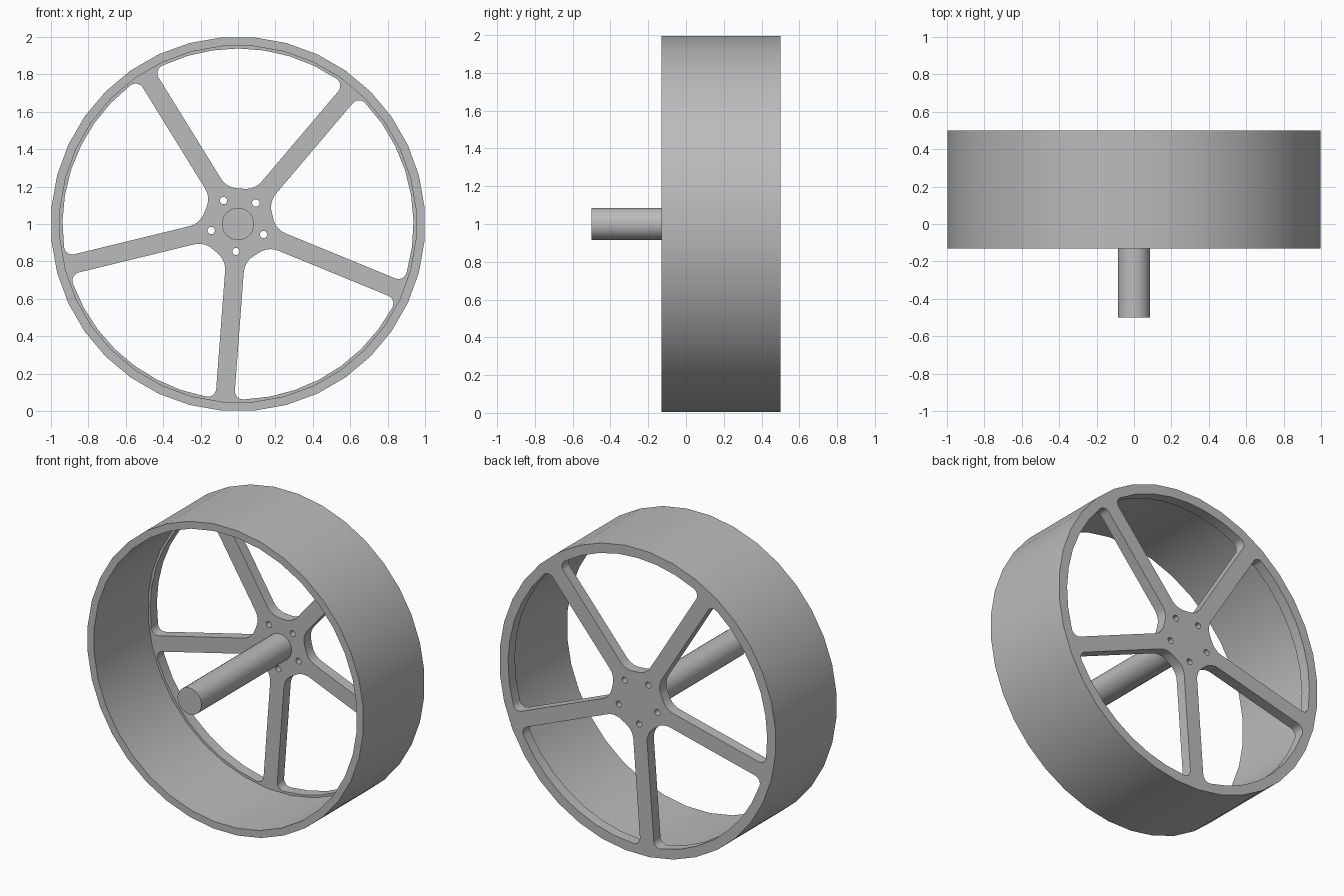
import bpy, bmesh, math
from math import sin, cos, pi, radians
from mathutils import Vector

# Remove the default object
old = bpy.data.objects.get("Cube")
if old:
    bpy.data.objects.remove(old, do_unlink=True)

FRONT, BACK, PLATE = -0.13, 0.5, 0.43   # depth of the rim and of the spoke plate
SPOKES, FIRST = 5, radians(-94.3)
STEP = 2 * pi / SPOKES
HALF_WIDTH, HUB, OPENING = 0.05, 0.19, 0.937
HUB_FILLET, RIM_FILLET = 0.11, 0.045

grey = bpy.data.materials.new("grey_metal")
grey.use_nodes = True
colour = (0.5, 0.5, 0.5, 1)
grey.diffuse_color = colour
grey.node_tree.nodes["Principled BSDF"].inputs["Base Color"].default_value = colour


def polar(radius, angle, centre=Vector((0, 0))):
    return centre + Vector((cos(angle), sin(angle))) * radius


def circle(radius, sides, centre=Vector((0, 0))):
    return [polar(radius, 2 * pi * (i + 0.5) / sides, centre) for i in range(sides)]


def arc(centre, radius, start, end, steps):
    return [polar(radius, start + (end - start) * i / steps, centre) for i in range(steps + 1)]


def prisms(name, outlines, y0, y1):
    """Extrude flat x-z outlines along y into one object."""
    bm = bmesh.new()
    for outline in outlines:
        face = bm.faces.new([bm.verts.new((p.x, y0, p.y + 1)) for p in outline])
        made = bmesh.ops.extrude_face_region(bm, geom=[face])["geom"]
        moved = [v for v in made if isinstance(v, bmesh.types.BMVert)]
        bmesh.ops.translate(bm, verts=moved, vec=(0, y1 - y0, 0))
    bmesh.ops.recalc_face_normals(bm, faces=bm.faces)
    mesh = bpy.data.meshes.new(name)
    bm.to_mesh(mesh)
    bm.free()
    mesh.materials.append(grey)
    obj = bpy.data.objects.new(name, mesh)
    bpy.context.collection.objects.link(obj)
    return obj


def activate(obj):
    bpy.ops.object.select_all(action='DESELECT')
    obj.select_set(True)
    bpy.context.view_layer.objects.active = obj


def cut(obj, cutter):
    cutter.hide_render = True
    mod = obj.modifiers.new("cut", 'BOOLEAN')
    mod.operation, mod.solver, mod.object = 'DIFFERENCE', 'EXACT', cutter
    activate(obj)
    bpy.ops.object.modifier_apply(modifier=mod.name)
    bpy.data.objects.remove(cutter, do_unlink=True)


def window(angle):
    """Opening between two spokes, rounded at the hub and at the rim."""
    reach, side = HUB + HUB_FILLET, HALF_WIDTH + HUB_FILLET
    tilt = math.asin(side / reach)
    half = arc(polar(reach, tilt), HUB_FILLET, pi + tilt, 1.5 * pi, 5)
    reach, side = OPENING - RIM_FILLET, HALF_WIDTH + RIM_FILLET
    tilt = math.asin(side / reach)
    half += arc(polar(reach, tilt), RIM_FILLET, -pi / 2, tilt, 6)
    rim = arc(Vector((0, 0)), OPENING, tilt, STEP - tilt, 7)[1:-1]
    # Mirror the first side about the middle of the opening
    mirrored = [polar(p.length, STEP - math.atan2(p.y, p.x)) for p in reversed(half)]
    return [polar(p.length, math.atan2(p.y, p.x) + angle) for p in half + rim + mirrored]


# Wheel: drum, hollowed from the front, with spoke openings and bolt holes
angles = [FIRST + i * STEP for i in range(SPOKES)]
wheel = prisms("wheel", [circle(1, 36)], FRONT, BACK)
cut(wheel, prisms("cavity_cutter", [circle(0.953, 36)], FRONT - 0.1, PLATE))
openings = [window(a) for a in angles]
openings += [circle(0.02, 12, polar(0.147, a)) for a in angles]
cut(wheel, prisms("opening_cutter", openings, PLATE - 0.1, BACK + 0.1))

# Axle: round bar from the hub out through the open front
axle = prisms("axle", [circle(0.087, 20)], -0.5, PLATE)

for obj in (wheel, axle):
    activate(obj)
    bpy.ops.object.shade_smooth_by_angle(angle=radians(30))
